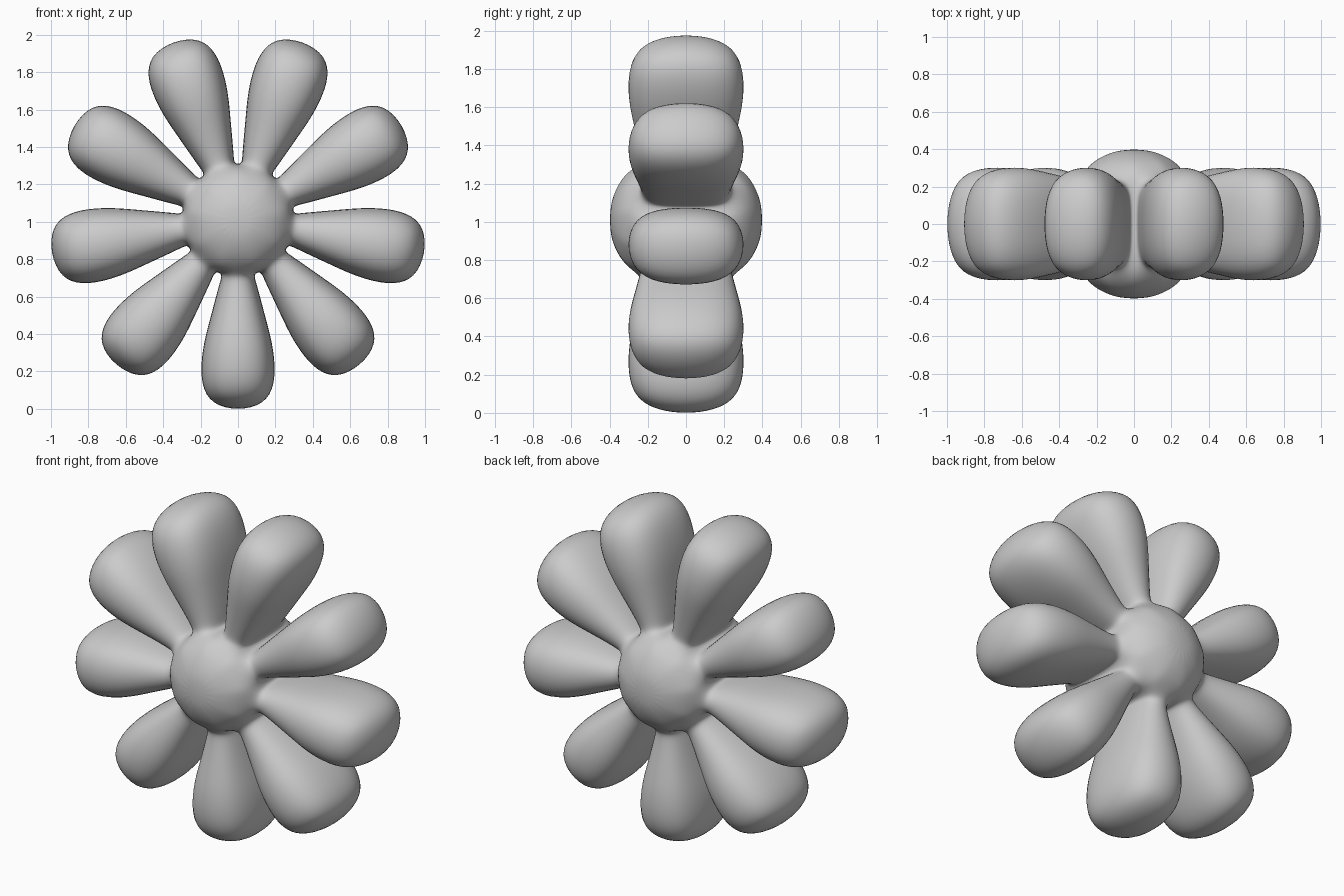
import bpy, bmesh
from math import sin, cos, radians

if "Cube" in bpy.data.objects:
    bpy.data.objects.remove(bpy.data.objects["Cube"])

CZ = 1.01          # height of the flower centre
N = 9              # petals
# petal cage: distance at the middle row and at the outer rows, half width, half depth
SECTIONS = [(0.288, 0.288, 0.082, 0.250), (0.33, 0.33, 0.098, 0.240),
            (0.54, 0.54, 0.160, 0.287), (0.75, 0.73, 0.222, 0.327),
            (1.045, 0.972, 0.203, 0.288)]
RING = [(-1, -1), (-1, 0), (-1, 1), (1, 1), (1, 0), (1, -1)]   # side, row
CORNER = [1.0, 0.95, 0.85, 0.78, 0.78]   # outer row width, relative to the middle row
# hub cap rings: radius, depth, evenness of spacing
CAPS = [(0.225, 0.338, 0.5), (0.110, 0.390, 1.0)]
POLE = 0.400

bm = bmesh.new()


def point(angle, along, across, y):
    c, s = cos(angle), sin(angle)
    return (along * c - across * s, y, CZ + along * s + across * c)


# petals, each a lofted cage of six-point rings
roots = []
for k in range(N):
    a = radians(-90 + 360 / N * k)
    rings = []
    for (mid, out, w, h), corner in zip(SECTIONS, CORNER):
        rings.append({(s, r): bm.verts.new(point(
            a, out if r else mid, s * w * (corner if r else 1), r * h))
            for s, r in RING})
    for lo, hi in zip(rings, rings[1:]):
        for i, p in enumerate(RING):
            q = RING[(i + 1) % 6]
            bm.faces.new((lo[p], lo[q], hi[q], hi[p]))
    tip = rings[-1]
    for r in (-1, 0):
        bm.faces.new((tip[-1, r], tip[1, r], tip[1, r + 1], tip[-1, r + 1]))
    roots.append(rings[0])

# narrow hub strips between neighbouring petals
for k in range(N):
    p, q = roots[k], roots[(k + 1) % N]
    for r in (-1, 0):
        bm.faces.new((p[1, r], q[-1, r], q[-1, r + 1], p[1, r + 1]))

# domed hub on the front and back
for side in (-1, 1):
    outer = [root[s, side] for root in roots for s in (-1, 1)]
    n = len(outer)
    for radius, depth, even in CAPS:
        inner = []
        for k in range(N):
            for s in (-1, 1):
                half = 15.9 + (10 - 15.9) * even
                a = radians(-90 + 360 / N * k + s * half)
                inner.append(bm.verts.new(point(a, radius, 0, side * depth)))
        for i in range(n):
            j = (i + 1) % n
            bm.faces.new((outer[i], outer[j], inner[j], inner[i]))
        outer = inner
    pole = bm.verts.new((0, side * POLE, CZ))
    for i in range(n):
        bm.faces.new((outer[i], outer[(i + 1) % n], pole))

bmesh.ops.recalc_face_normals(bm, faces=bm.faces[:])
for f in bm.faces:
    f.smooth = True
mesh = bpy.data.meshes.new("flower")
bm.to_mesh(mesh)
bm.free()
flower = bpy.data.objects.new("flower", mesh)
bpy.context.collection.objects.link(flower)
sub = flower.modifiers.new("Subdivision", 'SUBSURF')
sub.levels = sub.render_levels = 3
